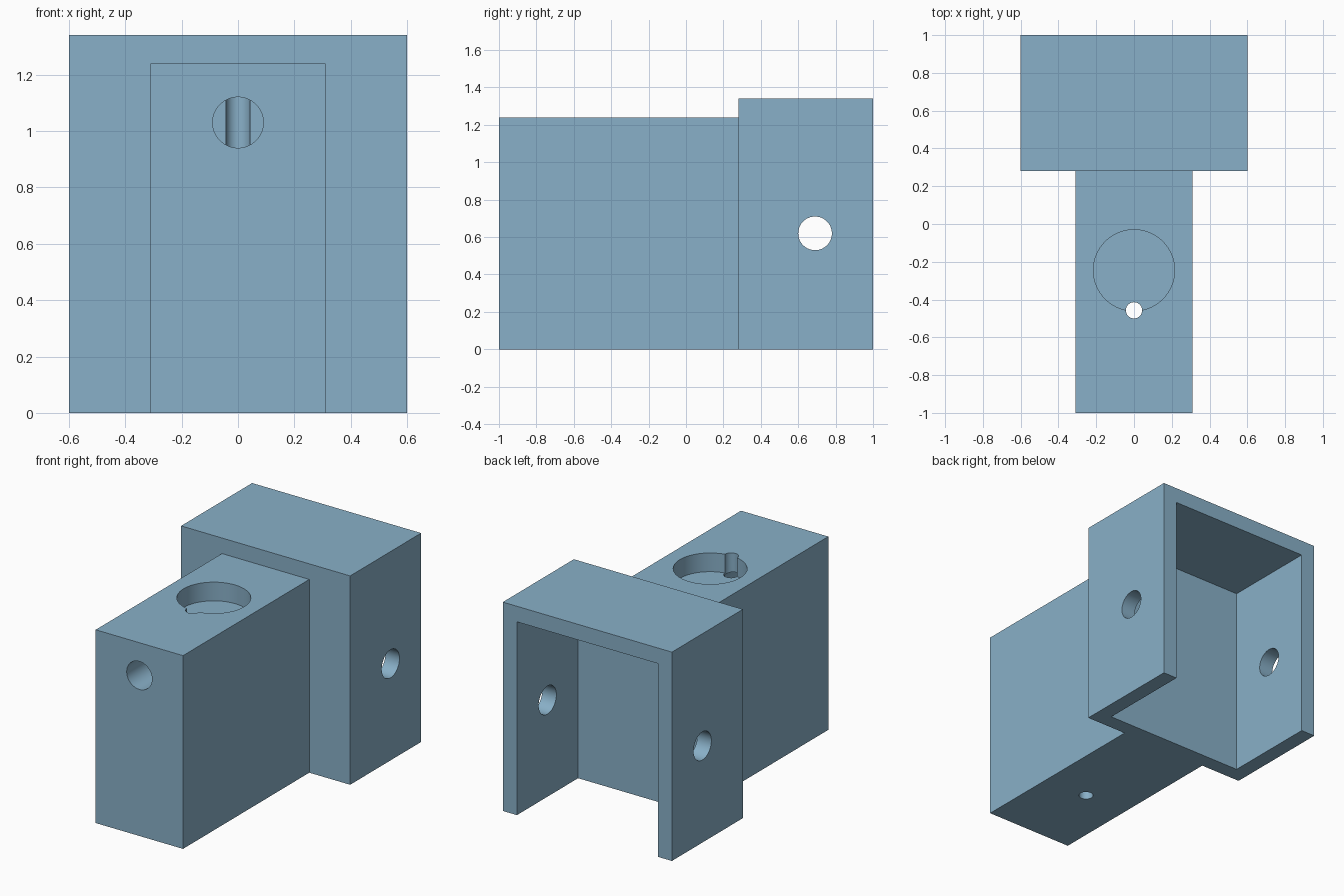
import bpy
import math

if "Cube" in bpy.data.objects:
    bpy.data.objects.remove(bpy.data.objects["Cube"])

blue = bpy.data.materials.new("steel_blue")
blue.diffuse_color = (0.25, 0.435, 0.578, 1)
blue.use_nodes = True
blue.node_tree.nodes["Principled BSDF"].inputs["Base Color"].default_value = blue.diffuse_color


def box(name, lo, hi):
    centre = [(a + b) / 2 for a, b in zip(lo, hi)]
    bpy.ops.mesh.primitive_cube_add(size=1, location=centre)
    ob = bpy.context.object
    ob.name = name
    ob.scale = [b - a for a, b in zip(lo, hi)]
    bpy.ops.object.transform_apply(location=True, rotation=True, scale=True)
    ob.data.materials.append(blue)
    return ob


def drill(name, radius, length, centre, rotation=(0, 0, 0), sides=64):
    bpy.ops.mesh.primitive_cylinder_add(vertices=sides, radius=radius, depth=length,
                                        location=centre, rotation=rotation)
    ob = bpy.context.object
    ob.name = name
    ob.data.materials.append(blue)
    return ob


def combine(target, tool, operation):
    bpy.context.view_layer.objects.active = target
    mod = target.modifiers.new(operation.lower(), 'BOOLEAN')
    mod.operation = operation
    mod.solver = 'EXACT'
    mod.object = tool
    bpy.ops.object.modifier_apply(modifier=mod.name)
    bpy.data.objects.remove(tool, do_unlink=True)


# Housing joined with the forward arm (the arm's end lies inside the front wall)
bracket = box("bracket", (-0.6, 0.28, 0), (0.6, 1.0, 1.34))
combine(bracket, box("arm", (-0.31, -1.0, 0), (0.31, 0.33, 1.24)), 'UNION')

# Cavity, open to the back and the bottom
combine(bracket, box("cavity", (-0.5, 0.38, -0.2), (0.5, 1.2, 1.24)), 'DIFFERENCE')

# Shallow round recess, cable hole, blind front hole and cross hole
quarter = math.pi / 2
cutters = [
    drill("recess", 0.215, 0.24, (0, -0.245, 1.24)),
    drill("cable_hole", 0.043, 2.0, (0, -0.457, 0.7), sides=32),
    drill("front_hole", 0.09, 0.743, (0, -0.8285, 1.03), (quarter, 0, 0)),
    drill("cross_hole", 0.09, 2.0, (0, 0.69, 0.62), (0, quarter, 0)),
]
for cutter in cutters:
    combine(bracket, cutter, 'DIFFERENCE')

# Round hole walls, sharp edges everywhere else
bpy.ops.object.select_all(action='DESELECT')
bracket.select_set(True)
bpy.context.view_layer.objects.active = bracket
bpy.ops.object.shade_smooth_by_angle(angle=math.radians(30))
